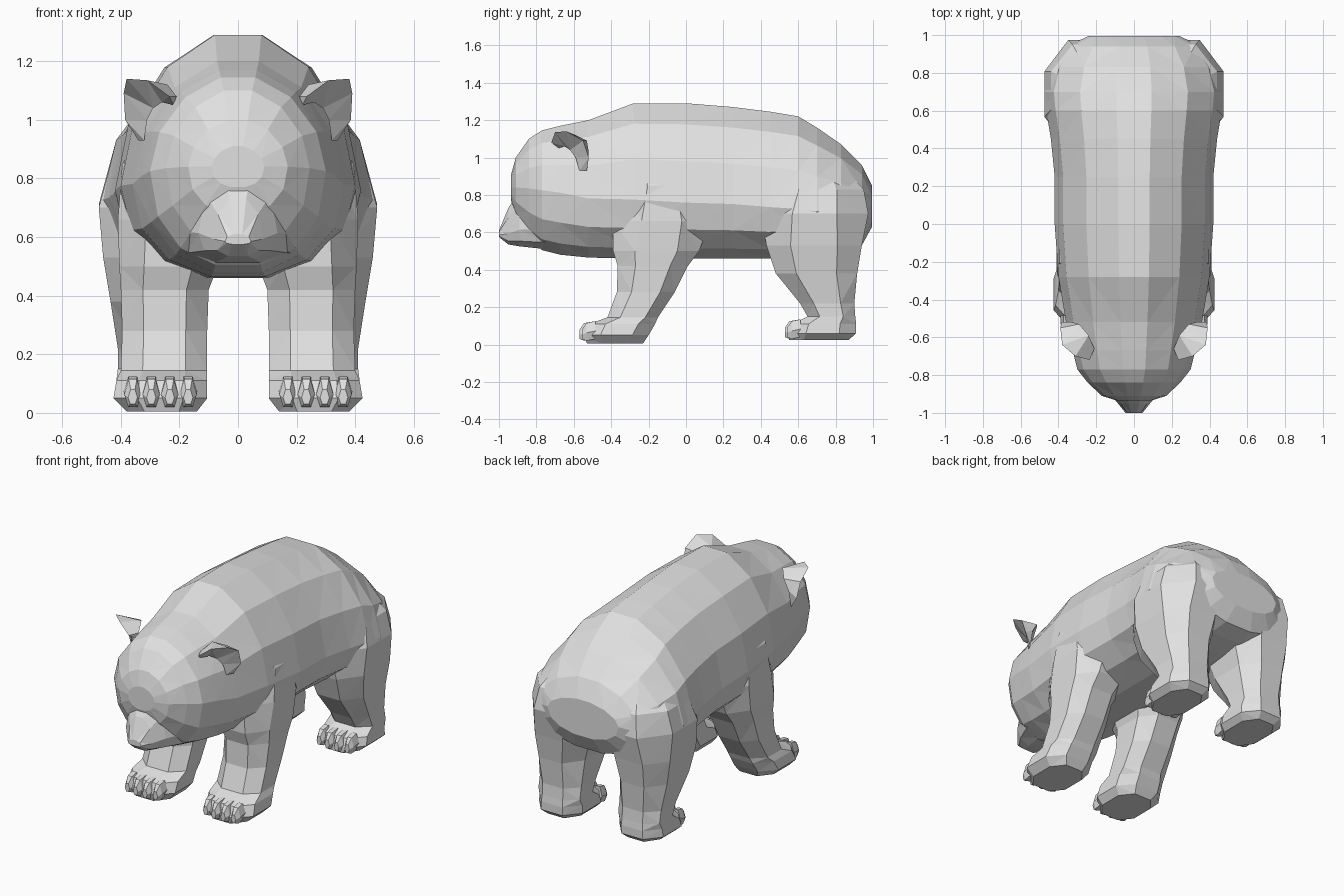
import bpy, bmesh, math
from mathutils import Vector

if "Cube" in bpy.data.objects:
    bpy.data.objects.remove(bpy.data.objects["Cube"])

fur = bpy.data.materials.new("grey_fur")
fur.diffuse_color = (0.75, 0.75, 0.75, 1)
fur.use_nodes = True
fur.node_tree.nodes["Principled BSDF"].inputs["Base Color"].default_value = fur.diffuse_color


def unit_ring(n, p_top, p_low):
    """Closed n-gon with flat top, normalised to -1..1; p < 1 makes it boxier."""
    pts = []
    offset = 0 if n % 4 == 2 else 0.5
    for i in range(n):
        a = (i + offset) * 2 * math.pi / n
        s, c = math.sin(a), math.cos(a)
        if abs(s) < 1e-6:
            s = 0.0
        p = p_top if s > 0 else p_low
        pts.append((math.copysign(abs(c) ** p, c), math.copysign(abs(s) ** p, s)))
    mu = max(u for u, v in pts)
    top, low = max(v for u, v in pts), -min(v for u, v in pts)
    return [(u / mu, v / (top if v > 0 else low)) for u, v in pts]


def ring_y(y, zb, zt, w, mid=0.45, x=0, n=14, p_top=1.08, p_low=0.9):
    """Upright cross-section at y, widest at the given fraction of its height."""
    zm = zb + mid * (zt - zb)
    return [Vector((x + u * w, y, zm + v * ((zt - zm) if v > 0 else (zm - zb))))
            for u, v in unit_ring(n, p_top, p_low)]


def ring_z(z, y0, y1, x0, x1, n=8):
    """Level cross-section at height z, boxy low down and round at the shoulder or hip."""
    p = 0.8 if z < 0.6 else 1.0
    return [Vector(((x0 + x1) / 2 + u * (x1 - x0) / 2, (y0 + y1) / 2 + v * (y1 - y0) / 2, z))
            for u, v in unit_ring(n, p, p)]


def loft(bm, rings):
    """Skin a list of equal rings and cap both ends."""
    vs = [[bm.verts.new(c) for c in r] for r in rings]
    n = len(vs[0])
    for a, b in zip(vs, vs[1:]):
        for i in range(n):
            j = (i + 1) % n
            bm.faces.new((a[i], a[j], b[j], b[i]))
    bm.faces.new(vs[0])
    bm.faces.new(vs[-1][::-1])


def make(name, lofts, mirror=False):
    bm = bmesh.new()
    for rings in lofts:
        loft(bm, rings)
        if mirror:
            loft(bm, [[Vector((-c.x, c.y, c.z)) for c in r] for r in rings])
    bmesh.ops.recalc_face_normals(bm, faces=bm.faces)
    bmesh.ops.triangulate(bm, faces=[f for f in bm.faces if len(f.verts) == 4])
    me = bpy.data.meshes.new(name)
    bm.to_mesh(me)
    bm.free()
    me.materials.append(fur)
    ob = bpy.data.objects.new(name, me)
    bpy.context.collection.objects.link(ob)
    return ob


# Torso and head: y, bottom, top, half width, height fraction of the widest point
trunk = [(-0.935, 0.77, 0.91, 0.09, 0.5), (-0.91, 0.68, 1.00, 0.17, 0.5),
         (-0.84, 0.57, 1.10, 0.245, 0.5), (-0.77, 0.505, 1.145, 0.30, 0.5),
         (-0.67, 0.48, 1.17, 0.325, 0.48), (-0.52, 0.465, 1.20, 0.36, 0.43),
         (-0.28, 0.46, 1.29, 0.40, 0.38), (0.0, 0.46, 1.29, 0.42, 0.36),
         (0.25, 0.46, 1.27, 0.42, 0.36), (0.45, 0.46, 1.245, 0.44, 0.35),
         (0.60, 0.47, 1.22, 0.465, 0.34), (0.70, 0.48, 1.16, 0.475, 0.34),
         (0.83, 0.50, 1.07, 0.44, 0.38), (0.94, 0.53, 0.96, 0.36, 0.45),
         (0.995, 0.63, 0.85, 0.24, 0.55)]
body = make("bear_body", [[ring_y(*t) for t in trunk]])

# Muzzle
snout = [(-1.0, 0.575, 0.61, 0.045), (-0.95, 0.535, 0.73, 0.085),
         (-0.89, 0.525, 0.82, 0.135), (-0.75, 0.51, 0.88, 0.21)]
muzzle = make("muzzle", [[ring_y(*t, mid=0.3, n=10, p_top=0.95, p_low=0.8) for t in snout]])

# Legs with feet: z, front y, back y, inner x, outer x
front = [(0.005, -0.53, -0.23, 0.14, 0.38), (0.05, -0.545, -0.20, 0.105, 0.425),
         (0.11, -0.52, -0.165, 0.105, 0.415), (0.145, -0.42, -0.15, 0.105, 0.40),
         (0.28, -0.37, -0.06, 0.105, 0.395), (0.42, -0.365, 0.01, 0.10, 0.40),
         (0.50, -0.39, 0.07, 0.07, 0.405), (0.66, -0.39, 0.13, 0.08, 0.41),
         (0.85, -0.31, 0.05, 0.12, 0.395), (1.0, -0.24, -0.04, 0.15, 0.30)]
hind = [(0.025, 0.55, 0.87, 0.16, 0.38), (0.06, 0.55, 0.91, 0.125, 0.42),
        (0.11, 0.57, 0.91, 0.125, 0.415), (0.15, 0.65, 0.905, 0.13, 0.41),
        (0.22, 0.61, 0.90, 0.13, 0.41), (0.38, 0.48, 0.915, 0.12, 0.435),
        (0.53, 0.43, 0.94, 0.08, 0.46), (0.70, 0.40, 0.975, 0.04, 0.475),
        (0.83, 0.46, 0.95, 0.05, 0.44), (0.95, 0.55, 0.84, 0.10, 0.33)]
front_legs = make("front_legs", [[ring_z(*t) for t in front]], True)
hind_legs = make("hind_legs", [[ring_z(*t) for t in hind]], True)

# Merge the masses into one clean skin
for part in (muzzle, front_legs, hind_legs):
    mod = body.modifiers.new("union", 'BOOLEAN')
    mod.operation, mod.solver, mod.object = 'UNION', 'EXACT', part
    bpy.context.view_layer.objects.active = body
    bpy.ops.object.modifier_apply(modifier=mod.name)
    bpy.data.objects.remove(part)


# Toes: four tapered wedges on each foot
def toes(y, z):
    out = []
    for i in range(4):
        x = 0.17 + i * 0.063
        d = 0.012 * abs(i - 1.5)
        out.append([ring_y(y + d, z, z + 0.05, 0.016, x=x, n=6),
                    ring_y(y + 0.025 + d, z - 0.01, z + 0.085, 0.029, x=x, n=6),
                    ring_y(y + 0.09, z, z + 0.095, 0.031, x=x, n=6)])
    return out


make("front_toes", toes(-0.575, 0.03), True)
make("hind_toes", toes(0.522, 0.04), True)

# Ears: curved shells, each station joins the rim to its back and front roots
ear_rim = [(0.235, -0.72, 1.08), (0.31, -0.70, 1.135), (0.38, -0.64, 1.14),
           (0.39, -0.55, 1.09), (0.385, -0.52, 1.00)]
ear_back = [(0.21, -0.66, 1.08), (0.24, -0.59, 1.12), (0.29, -0.53, 1.09),
            (0.33, -0.52, 1.03), (0.34, -0.53, 0.93)]
ear_front = [(0.22, -0.68, 1.05), (0.26, -0.65, 1.06), (0.29, -0.62, 1.04),
             (0.31, -0.59, 1.00), (0.32, -0.57, 0.93)]
make("ears", [[[Vector(p) for p in station] for station in zip(ear_rim, ear_back, ear_front)]], True)
